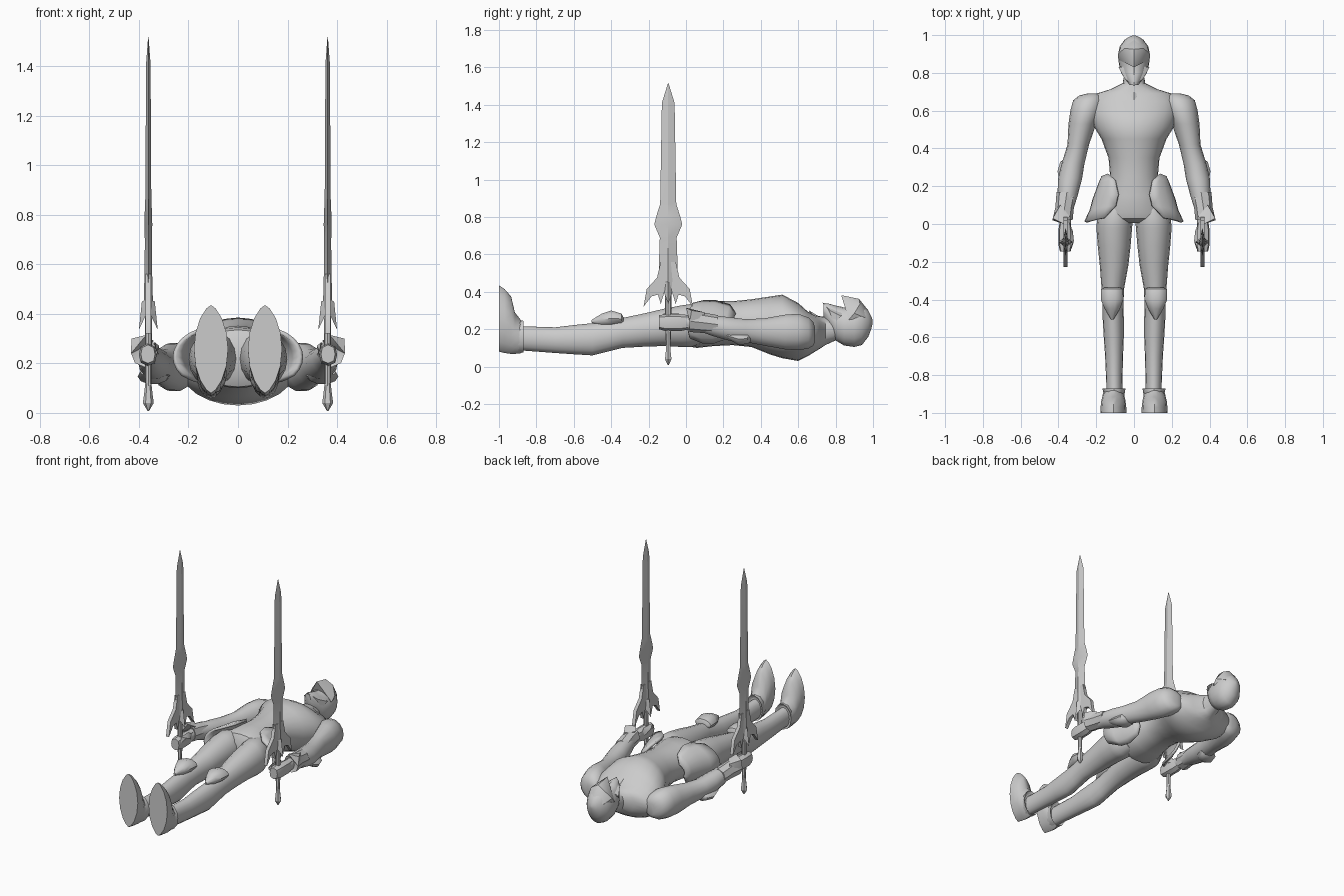
import bpy, bmesh, math
from mathutils import Vector

grey = bpy.data.materials.new("plain grey")
grey.diffuse_color = (0.6, 0.6, 0.6, 1)


def finish(name, bm, mirror=False, angle=40):
    bmesh.ops.recalc_face_normals(bm, faces=bm.faces)
    me = bpy.data.meshes.new(name)
    bm.to_mesh(me)
    bm.free()
    me.materials.append(grey)
    ob = bpy.data.objects.new(name, me)
    bpy.context.collection.objects.link(ob)
    if mirror:
        ob.modifiers.new("mirror", 'MIRROR').use_clip = False
    bpy.ops.object.select_all(action='DESELECT')
    ob.select_set(True)
    bpy.context.view_layer.objects.active = ob
    bpy.ops.object.shade_smooth_by_angle(angle=math.radians(angle))
    return ob


def skin(name, rings, mirror=False, angle=40):
    """Join equal rings of points into a closed tube."""
    bm = bmesh.new()
    rings = [[bm.verts.new(p) for p in r] for r in rings]
    n = len(rings[0])
    for a, b in zip(rings, rings[1:]):
        for i in range(n):
            j = (i + 1) % n
            bm.faces.new((a[i], a[j], b[j], b[i]))
    bm.faces.new(rings[0])
    bm.faces.new(rings[-1])
    return finish(name, bm, mirror, angle)


def loft_y(name, secs, n=16, power=1.0, mirror=False, angle=40):
    """Sections (y, x_min, x_max, z_min, z_max); power 2 gives a pointed lens."""
    rings = []
    for y, x0, x1, z0, z1 in secs:
        ring = []
        for i in range(n):
            a = 2 * math.pi * i / n
            c = math.copysign(abs(math.cos(a)) ** power, math.cos(a))
            ring.append(((x0 + x1) / 2 + (x1 - x0) / 2 * c, y,
                         (z0 + z1) / 2 + (z1 - z0) / 2 * math.sin(a)))
        rings.append(ring)
    return skin(name, rings, mirror, angle)


def loft_z(name, secs, cx, cy, n=4):
    """Sections (z, half_x, half_y) about a vertical axis."""
    return skin(name, [[(cx + hx * math.cos(2 * math.pi * i / n),
                         cy + hy * math.sin(2 * math.pi * i / n), z)
                        for i in range(n)] for z, hx, hy in secs], True, 25)


def hull(name, pts, mirror=False, angle=30):
    bm = bmesh.new()
    for p in pts:
        bm.verts.new(p)
    res = bmesh.ops.convex_hull(bm, input=bm.verts)
    bmesh.ops.delete(bm, geom=list({v for v in res["geom_interior"] + res["geom_unused"]
                                    if isinstance(v, bmesh.types.BMVert)}), context='VERTS')
    return finish(name, bm, mirror, angle)


# Torso with neck: (y, half width, z_min, z_max)
torso = [(.80, .05, .14, .26), (.745, .06, .115, .265), (.715, .12, .095, .27),
         (.69, .2, .08, .275), (.65, .23, .055, .295), (.6, .235, .03, .34),
         (.515, .212, .045, .385), (.45, .172, .065, .375), (.35, .135, .105, .36),
         (.25, .126, .115, .35), (.15, .145, .11, .352), (.06, .175, .10, .345),
         (.03, .17, .105, .335), (.005, .10, .15, .29)]
loft_y("torso", [(y, -w, w, a, b) for y, w, a, b in torso], 24)

# Head, brow crest and chin guard
head = [(.735, .022, .27, .335), (.76, .042, .21, .338), (.80, .068, .14, .325),
        (.845, .08, .113, .315), (.90, .084, .105, .325), (.94, .076, .115, .33),
        (.975, .05, .16, .30), (.99, .028, .2, .27), (.998, .008, .23, .25)]
loft_y("head", [(y, -w, w, a, b) for y, w, a, b in head], 20)
hull("brow_crest", [(0, .83, .382), (0, .925, .362), (0, .975, .30), (0, .87, .31),
                    (.05, .93, .335), (-.05, .93, .335), (.085, .90, .285), (-.085, .90, .285),
                    (.083, .87, .25), (-.083, .87, .25), (.06, .96, .26), (-.06, .96, .26)])
hull("chin_guard", [(0, .73, .342), (0, .84, .318), (.05, .77, .30), (-.05, .77, .30),
                    (.082, .83, .27), (-.082, .83, .27), (.06, .79, .23), (-.06, .79, .23)])
hull("collar_notch", [(-.025, .685, .27), (.025, .685, .27), (0, .655, .302), (0, .70, .275),
                      (0, .68, .25)])

# Arms
loft_y("arm", [(.69, .19, .25, .13, .21), (.68, .17, .29, .11, .24), (.655, .16, .322, .095, .265),
               (.6, .17, .337, .085, .285), (.53, .2, .347, .09, .28), (.42, .238, .352, .11, .26),
               (.32, .262, .383, .13, .255), (.24, .275, .402, .135, .265),
               (.15, .298, .405, .16, .275), (.05, .33, .395, .195, .275),
               (-.01, .335, .395, .2, .275)], 14, mirror=True)
loft_y("elbow_guard", [(.355, .30, .34, .14, .165), (.33, .275, .39, .12, .18),
                       (.28, .28, .405, .115, .18), (.22, .32, .395, .15, .18)], 10, mirror=True)

# Flared wrist cuff
loft_y("wrist_cuff", [(.17, .30, .41, .175, .275), (.09, .318, .416, .18, .29),
                      (.02, .325, .432, .185, .30), (.03, .345, .41, .2, .28)], 8, mirror=True)
hull("cuff_spike", [(.39, .10, .29), (.40, .10, .23), (.43, .03, .30), (.432, .02, .24),
                    (.37, .0, .315), (.34, .04, .29)], True)

# Closed hand with thumb
loft_y("hand", [(.02, .338, .392, .2, .275), (-.03, .33, .4, .19, .28), (-.11, .328, .4, .19, .28),
                (-.145, .335, .392, .2, .275)], 8, .6, mirror=True)
hull("thumb", [(.335, -.02, .27), (.325, -.03, .24), (.318, -.09, .27), (.33, -.13, .25),
               (.335, -.12, .285), (.34, -.04, .285)], True)

# Legs
loft_y("leg", [(.09, .02, .165, .13, .32), (.03, .006, .195, .105, .335),
               (-.02, .010, .199, .105, .328), (-.115, .018, .192, .11, .31),
               (-.22, .03, .181, .107, .285), (-.34, .052, .172, .10, .26),
               (-.42, .056, .167, .08, .243), (-.5, .054, .166, .06, .232),
               (-.6, .054, .16, .066, .222), (-.7, .058, .153, .073, .21),
               (-.86, .062, .146, .085, .215), (-.92, .062, .15, .085, .22)], 16, mirror=True)

# Knee guards
loft_y("knee_guard", [(-.335, .075, .155, .235, .265), (-.345, .058, .175, .225, .285),
                      (-.40, .056, .176, .215, .302), (-.45, .075, .155, .215, .285),
                      (-.505, .108, .122, .235, .25)], 10, mirror=True)

# Boots: pointed sole facing the front, and ankle collar
loft_y("boot", [(-1, .04, .178, .08, .435), (-.97, .041, .177, .073, .415),
                (-.935, .045, .173, .068, .375), (-.915, .05, .168, .068, .29),
                (-.88, .055, .16, .072, .245)], 16, 1.35, mirror=True)
loft_y("ankle_collar", [(-.93, .06, .15, .085, .23), (-.90, .05, .16, .075, .25),
                        (-.87, .045, .168, .075, .245), (-.885, .065, .145, .09, .22)],
       12, mirror=True)

# Hip plates: thin curved shells around the sides of the pelvis
bm = bmesh.new()
rows = []
for y0, rx, rz, arc in [(.25, .165, .085, 28), (.21, .182, .115, 50), (.13, .212, .13, 60),
                        (.07, .228, .132, 58), (.01, .256, .128, 45)]:
    row = []
    for i in range(9):
        a = math.radians(arc * (i / 4 - 1) + 12)
        row.append(bm.verts.new((rx * math.cos(a) ** .8, y0 + .03 * math.sin(a) ** 2,
                                 .225 + rz * math.sin(a))))
    rows.append(row)
for a, b in zip(rows, rows[1:]):
    for i in range(8):
        bm.faces.new((a[i], a[i + 1], b[i + 1], b[i]))
plate = finish("hip_plate", bm, True)
solid = plate.modifiers.new("thickness", 'SOLIDIFY')
solid.thickness, solid.offset = .016, 0

# Swords held upright
SX, SY = .362, -.095
loft_z("sword_blade", [(.40, .02, .035), (.54, .016, .05), (.69, .014, .045), (.76, .016, .075),
                       (.80, .015, .065), (.87, .012, .043), (1.41, .009, .034),
                       (1.517, .001, .001)], SX, SY)
loft_z("sword_grip", [(.09, .011, .011), (.2, .014, .016), (.42, .014, .018)], SX, SY, 8)
loft_z("sword_pommel", [(.008, .003, .003), (.04, .022, .02), (.07, .018, .016),
                        (.13, .011, .011)], SX, SY, 6)

# Winged crossguard, cut as a flat profile
wing = [(.04, .56), (.06, .475), (.115, .415), (.132, .32), (.09, .375), (.055, .385),
        (.04, .335), (.02, .40)]
outline = [(y, z) for y, z in wing] + [(-y, z) for y, z in reversed(wing)]
bm = bmesh.new()
face = bm.faces.new([bm.verts.new((SX - .011, SY + y, z)) for y, z in outline])
ext = bmesh.ops.extrude_face_region(bm, geom=[face])
bmesh.ops.translate(bm, vec=Vector((.022, 0, 0)),
                    verts=[v for v in ext["geom"] if isinstance(v, bmesh.types.BMVert)])
finish("sword_guard", bm, True)
for s in (-1, 1):
    hull("guard_side_spike", [(SX, SY - .02, .46), (SX, SY + .02, .46), (SX + s * .026, SY, .45),
                              (SX + s * .038, SY, .335), (SX + s * .012, SY - .02, .39),
                              (SX + s * .012, SY + .02, .39)], True)
